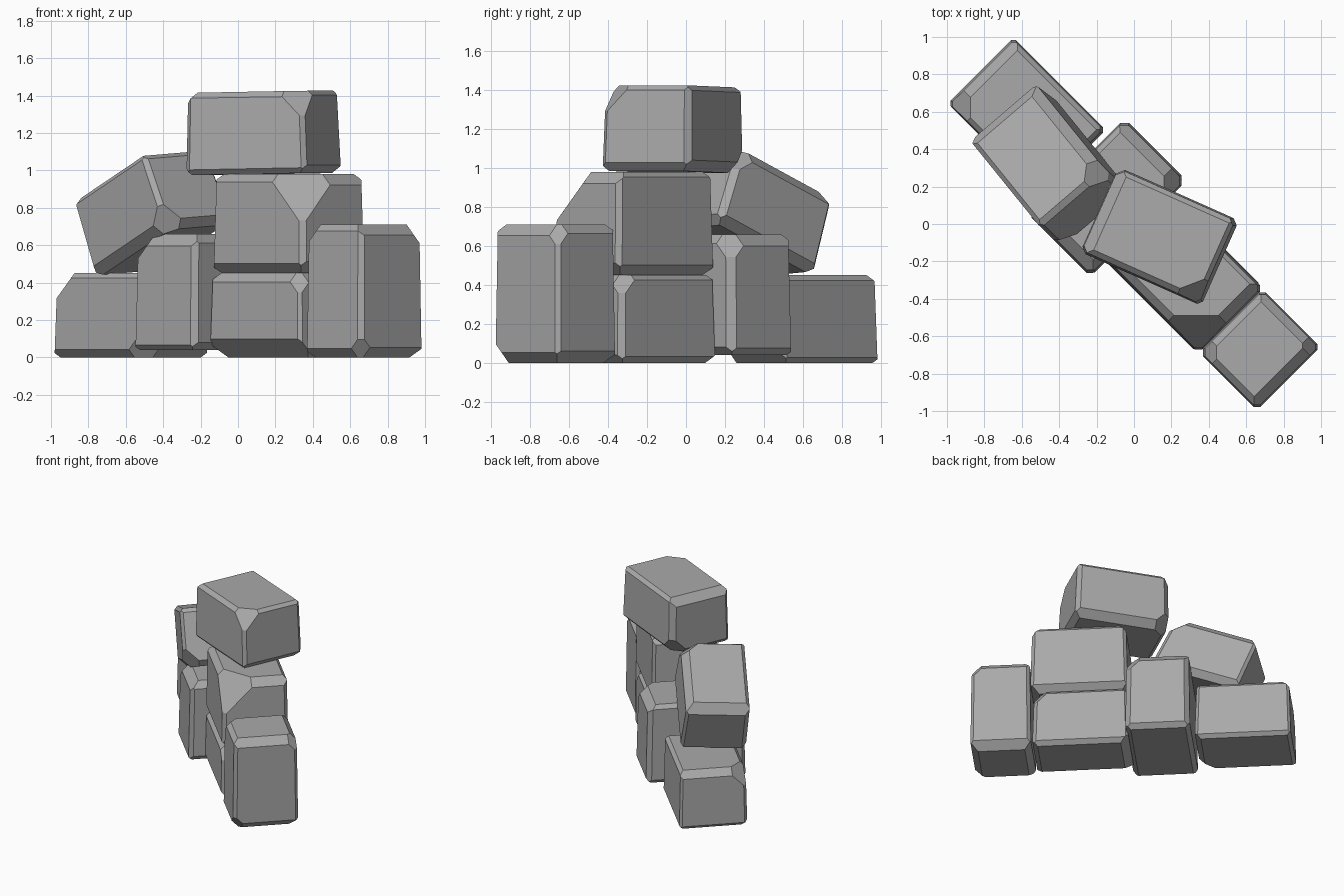
import bpy, bmesh, math, random
from itertools import product
from mathutils import Vector, Euler, Matrix

cube = bpy.data.objects.get("Cube")
if cube:
    bpy.data.objects.remove(cube, do_unlink=True)

random.seed(7)

stone = bpy.data.materials.new("stone_grey")
stone.use_nodes = True
GREY = (0.4, 0.4, 0.4, 1)
stone.diffuse_color = GREY
stone.node_tree.nodes["Principled BSDF"].inputs["Base Color"].default_value = GREY

# The wall runs diagonally; every block is placed by its distance along it
WALL_TURN = Matrix.Rotation(math.radians(-45), 3, "Z")
SIDES = {"near": Vector((-1, 0, 0)), "far": Vector((1, 0, 0)),
         "front": Vector((0, -1, 0)), "back": Vector((0, 1, 0)),
         "bottom": Vector((0, 0, -1)), "top": Vector((0, 0, 1))}


def clip(bm, size, words, depth):
    """Slice off the edge or corner of the block where the named sides meet."""
    toward = sum((SIDES[w] for w in words), Vector((0, 0, 0)))
    normal = toward.normalized()
    corner = Vector([t * s / 2 for t, s in zip(toward, size)])
    bmesh.ops.bisect_plane(bm, geom=bm.verts[:] + bm.edges[:] + bm.faces[:],
                           plane_co=corner - normal * depth, plane_no=normal,
                           clear_outer=True)
    rim = [e for e in bm.edges if e.is_boundary]
    bmesh.ops.holes_fill(bm, edges=rim, sides=0)


def rock(name, along, size, lift=0, across=0, turn=0, pitch=0, roll=0, chips=(), chip=0.09):
    """Block with uneven chamfers, larger named chips and a slimmer top."""
    bm = bmesh.new()
    bmesh.ops.create_cube(bm, size=1, matrix=Matrix.Diagonal(size).to_4x4())
    # Uneven chamfers, finer on the upright edges
    for trio in product(("near", "far", ""), ("front", "back", ""), ("top", "bottom", "")):
        words = [w for w in trio if w]
        if len(words) == 2:
            width = 0.033 if trio[2] else 0.02
            clip(bm, size, words, width * random.uniform(0.5, 1.4))
    for words in chips:
        clip(bm, size, words.split(), chip)
    for v in bm.verts:
        slim = 0.98 - 0.04 * v.co.z / size[2]
        v.co.x *= slim
        v.co.y *= slim
    bmesh.ops.remove_doubles(bm, verts=bm.verts, dist=0.004)
    bmesh.ops.recalc_face_normals(bm, faces=bm.faces)
    mesh = bpy.data.meshes.new(name)
    bm.to_mesh(mesh)
    bm.free()
    mesh.materials.append(stone)
    obj = bpy.data.objects.new(name, mesh)
    bpy.context.collection.objects.link(obj)
    obj.location = WALL_TURN @ Vector((along, across, lift + size[2] / 2))
    obj.rotation_euler = Euler([math.radians(a) for a in (roll, pitch, turn - 45)])
    return obj


# Bottom course: long blocks and upright blocks in turn
long_block = (0.7, 0.5, 0.45)
rocks = [
    rock("base_rock_right", -0.81, long_block,
         chips=("near front top", "far front bottom")),
    rock("upright_rock_middle", -0.2, (0.47, 0.73, 0.62), lift=0.04,
         chips=("near front top", "far back top")),
    rock("base_rock_middle", 0.37, long_block,
         chips=("far front top", "far back top", "front bottom"), chip=0.07),
    rock("upright_rock_left", 0.95, (0.44, 0.48, 0.71),
         chips=("near front top", "far back top", "far front bottom"), chip=0.07),
    # Second course
    rock("tilted_rock", -0.55, (0.69, 0.48, 0.43), lift=0.56, across=-0.1,
         turn=-6, pitch=-23, roll=4, chips=("far front bottom", "far back top")),
    rock("upper_rock", 0.38, (0.71, 0.49, 0.53), lift=0.45,
         chips=("far front top",), chip=0.16),
    # Capstone
    rock("cap_rock", 0.14, (0.71, 0.5, 0.44), lift=0.98, across=0.05,
         turn=21, pitch=-1, chips=("far front top", "near back bottom")),
]

# Soft shading with crisp chipped edges
bpy.ops.object.select_all(action="DESELECT")
for obj in rocks:
    obj.select_set(True)
bpy.context.view_layer.objects.active = rocks[0]
bpy.ops.object.shade_smooth_by_angle(angle=math.radians(30))
